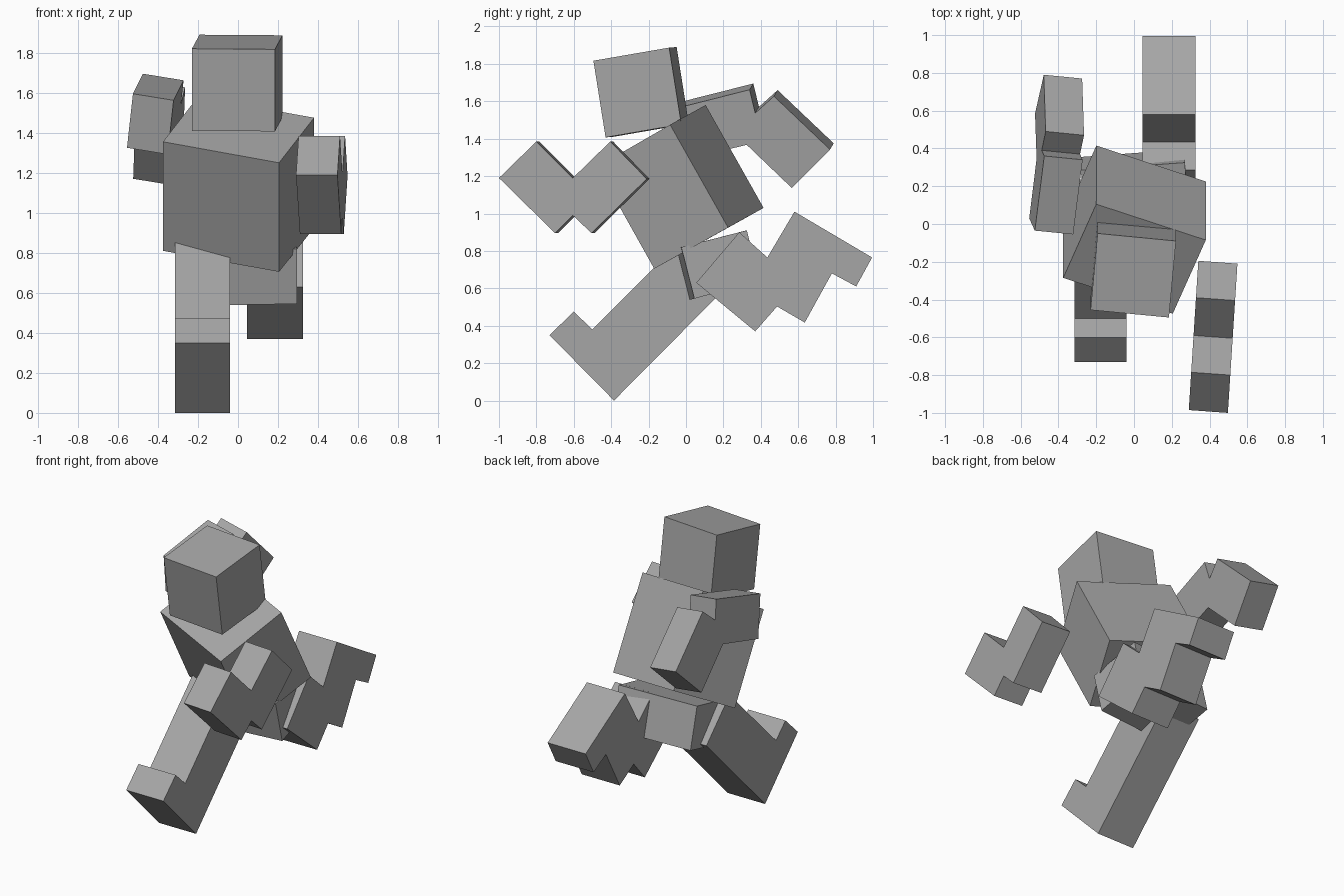
import bpy, bmesh
from mathutils import Vector

grey = bpy.data.materials.new("plain grey")
grey.diffuse_color = (0.38, 0.38, 0.38, 1)


def prism(name, profile, x0, width, lean=(0, 0)):
    """Sweep a (y, z) side profile along the width vector.
    x0 is the x of the first point; lean tilts the profile plane per y and z."""
    y0, z0 = profile[0]
    bm = bmesh.new()
    near = [bm.verts.new((x0 + lean[0] * (y - y0) + lean[1] * (z - z0), y, z))
            for y, z in profile]
    far = [bm.verts.new(v.co + Vector(width)) for v in near]
    bm.faces.new(near)
    bm.faces.new(far[::-1])
    n = len(near)
    for i in range(n):
        j = (i + 1) % n
        bm.faces.new((near[j], near[i], far[i], far[j]))
    bmesh.ops.recalc_face_normals(bm, faces=bm.faces)
    mesh = bpy.data.meshes.new(name)
    bm.to_mesh(mesh)
    bm.free()
    mesh.materials.append(grey)
    obj = bpy.data.objects.new(name, mesh)
    bpy.context.collection.objects.link(obj)
    return obj


# Head, tipped back and turned slightly
prism("head", [(-0.39, 1.41), (-0.455, 1.82), (-0.05, 1.89), (0.015, 1.48)],
      -0.23, (0.415, -0.04, -0.003), (0.09, 0.014))

# Torso, leaning forward and twisted
prism("torso", [(0.02, 0.81), (-0.285, 1.355), (0.105, 1.58), (0.415, 1.03)],
      -0.375, (0.58, -0.19, -0.105), (0.339, 0.19))

# Pelvis
prism("pelvis", [(0.005, 0.535), (-0.065, 0.81), (0.285, 0.90), (0.355, 0.63)],
      -0.255, (0.55, 0.04, 0.01), (-0.07, -0.018))

# Straight leg with foot, reaching forward
prism("front_leg", [(-0.385, 0.0), (0.235, 0.625), (-0.01, 0.87),
                    (-0.50, 0.38), (-0.60, 0.475), (-0.73, 0.35)],
      -0.315, (0.275, 0, 0))

# Bent leg with foot, kicked up behind
prism("back_leg", [(0.055, 0.63), (0.285, 0.90), (0.435, 0.765), (0.58, 1.01),
                   (0.995, 0.765), (0.91, 0.61), (0.78, 0.68), (0.635, 0.417),
                   (0.487, 0.503), (0.37, 0.37)],
      0.045, (0.28, 0, 0))

# Bent arm swung forward
prism("front_arm", [(-0.985, 1.19), (-0.785, 1.385), (-0.59, 1.19), (-0.39, 1.385),
                    (-0.195, 1.185), (-0.49, 0.895), (-0.59, 0.99), (-0.685, 0.895)],
      0.29, (0.207, -0.015, 0), (0.064, 0))

# Bent arm swung backward
prism("back_arm", [(-0.035, 1.595), (0.36, 1.695), (0.39, 1.57), (0.49, 1.66),
                   (0.79, 1.375), (0.585, 1.17), (0.345, 1.40), (0.03, 1.325)],
      -0.525, (0.203, -0.02, -0.033), (0.093, 0.133))
